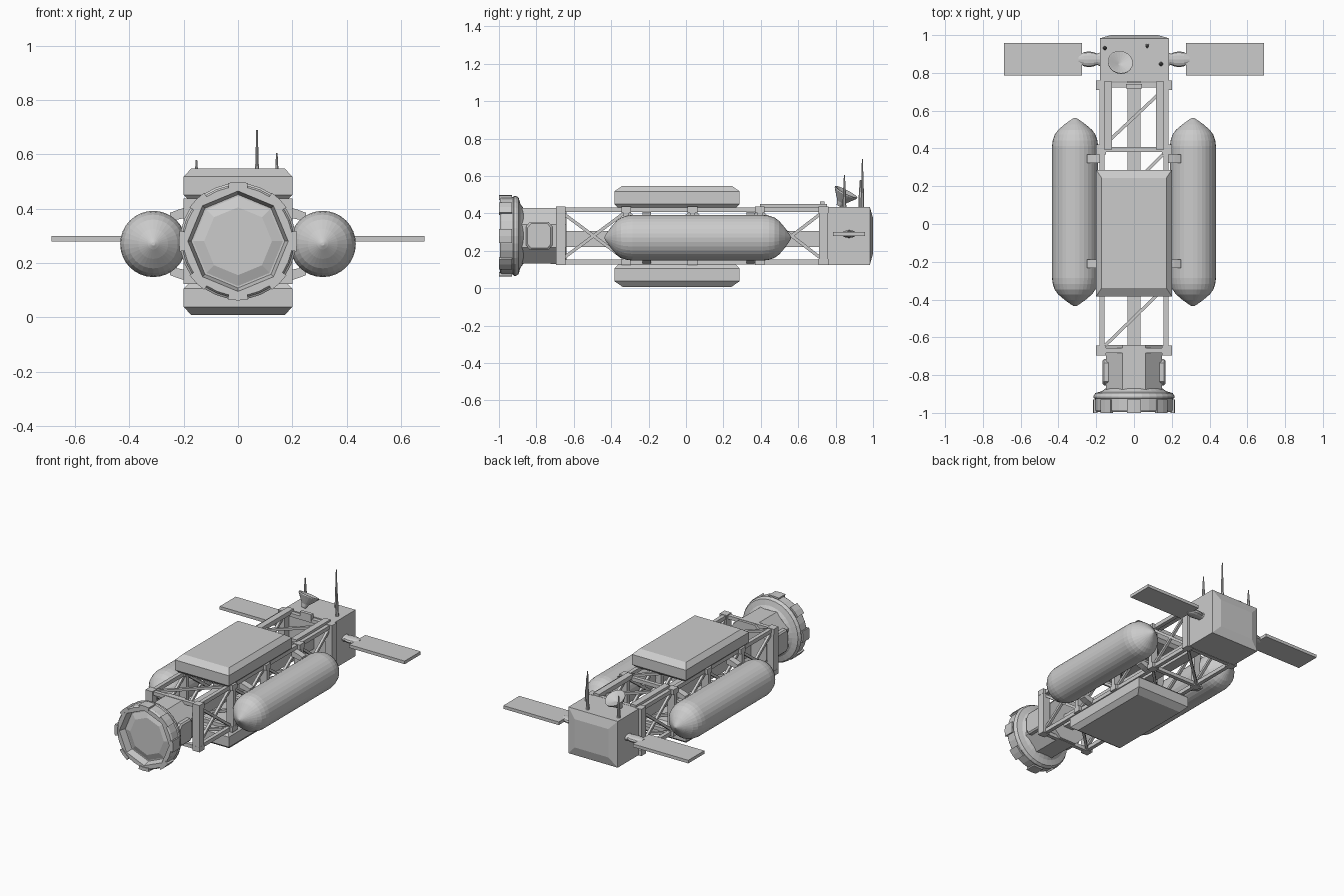
import bpy, bmesh, math
from mathutils import Vector

cube = bpy.data.objects.get("Cube")
if cube:
    bpy.data.objects.remove(cube)

GREY = (0.6, 0.6, 0.6, 1)
mat = bpy.data.materials.new("hull grey")
mat.use_nodes = True
mat.diffuse_color = GREY
mat.node_tree.nodes["Principled BSDF"].inputs["Base Color"].default_value = GREY
MID = 0.28          # height of the main axis
TAU = math.tau


def finish(bm, name):
    bmesh.ops.recalc_face_normals(bm, faces=bm.faces)
    mesh = bpy.data.meshes.new(name)
    bm.to_mesh(mesh)
    bm.free()
    mesh.materials.append(mat)
    obj = bpy.data.objects.new(name, mesh)
    bpy.context.collection.objects.link(obj)
    return obj


def loft(bm, rings):
    """Skin a stack of equal-length rings and cap both ends."""
    vs = [[bm.verts.new(p) for p in ring] for ring in rings]
    n = len(vs[0])
    for a, b in zip(vs, vs[1:]):
        for i in range(n):
            j = (i + 1) % n
            bm.faces.new((a[i], a[j], b[j], b[i]))
    bm.faces.new(vs[0])
    bm.faces.new(vs[-1])


def rect(axis, level, u, v, cu=0, cv=0):
    """Rectangle across an axis, with half sizes u and v."""
    pts = [(cu - u, cv - v), (cu + u, cv - v), (cu + u, cv + v), (cu - u, cv + v)]
    return [{"x": (level, a, b), "y": (a, level, b), "z": (a, b, level)}[axis] for a, b in pts]


def box(bm, x0, x1, y0, y1, z0, z1):
    u, v, cu, cv = (x1 - x0) / 2, (y1 - y0) / 2, (x0 + x1) / 2, (y0 + y1) / 2
    loft(bm, [rect("z", z0, u, v, cu, cv), rect("z", z1, u, v, cu, cv)])


def tube(bm, p, q, r0, r1, n=4):
    """Straight bar or cone from p to q."""
    p, q = Vector(p), Vector(q)
    d = (q - p).normalized()
    side = d.cross(Vector((0, 0, 1)) if abs(d.z) < 0.9 else Vector((1, 0, 0))).normalized()
    up = side.cross(d)
    loft(bm, [[c + r * (math.cos(a) * side + math.sin(a) * up)
               for a in (TAU * (i + 0.5) / n for i in range(n))] for c, r in ((p, r0), (q, r1))])


def ring(r, y, n, cx=0, cz=MID, phase=0.0, octagon=False):
    pts = []
    for i in range(n):
        a = TAU * (i + phase) / n
        k = math.cos(TAU / 16) / math.cos(a % (TAU / 8) - TAU / 16) if octagon else 1
        pts.append((cx + r * k * math.cos(a), y, cz + r * k * math.sin(a)))
    return pts


# Docking collar: round outside, octagonal recess with a domed panel
bm = bmesh.new()
outer = [(0.15, -0.87), (0.17, -0.885), (0.205, -0.895), (0.214, -0.91), (0.214, -0.92),
         (0.207, -0.925), (0.207, -0.985), (0.2, -0.995)]
inner = [(0.185, -0.995), (0.172, -0.95), (0.165, -0.95), (0.125, -0.965)]
loft(bm, [ring(r, y, 32) for r, y in outer] + [ring(r, y, 32, octagon=True) for r, y in inner])
finish(bm, "docking_collar")

# Clamp blocks around the collar
bm = bmesh.new()
for k in range(8):
    arc = [TAU * (k / 8 + t / 36) for t in (-1, 0, 1)]
    prof = [(r, a) for r, s in ((0.195, arc), (0.218, arc[::-1])) for a in s]
    loft(bm, [[(r * math.cos(a), y, MID + r * math.sin(a)) for r, a in prof] for y in (-1, -0.93)])
finish(bm, "collar_clamps")

# Octagonal neck
bm = bmesh.new()
loft(bm, [ring(r, y, 8, phase=0.5) for r, y in ((0.16, -0.88), (0.162, -0.64))])
finish(bm, "neck")

# Side pods on the neck
bm = bmesh.new()
for s in (-1, 1):
    prof = [(-0.07, -0.05), (-0.05, -0.075), (0.05, -0.075), (0.07, -0.05),
            (0.07, 0.05), (0.05, 0.075), (-0.05, 0.075), (-0.07, 0.05)]
    loft(bm, [[(s * x, -0.785 + k * a, MID + k * b) for a, b in prof]
              for x, k in ((0.13, 1), (0.158, 1), (0.166, 0.88))])
finish(bm, "neck_pods")

# Truss: longerons, frames and corner joints
BAYS = (-0.67, -0.32, 0.035, 0.395, 0.735)
bm = bmesh.new()
for s in (-1, 1):
    for z in (0.14, 0.42):
        box(bm, s * 0.17 - 0.013, s * 0.17 + 0.013, -0.67, 0.74, z - 0.013, z + 0.013)
    for y in BAYS:
        end = y in (BAYS[0], BAYS[-1])
        w = 0.025 if end else 0.014
        box(bm, s * 0.175 - 0.025, s * 0.175 + 0.025, y - w, y + w, 0.125, 0.435)
        for z in (0.14, 0.42):
            box(bm, s * 0.175 - 0.026, s * 0.175 + 0.026, y - 0.026, y + 0.026, z - 0.017, z + 0.017)
for y in BAYS:
    for z in (0.14, 0.42):
        box(bm, -0.17, 0.17, y - 0.013, y + 0.013, z - 0.012, z + 0.012)
finish(bm, "truss_frame")

# Crossed side braces and single braces above and below
bm = bmesh.new()
for a, b in zip(BAYS, BAYS[1:]):
    for x in (-0.17, 0.17):
        tube(bm, (x, a, 0.15), (x, b, 0.41), 0.012, 0.012)
        tube(bm, (x, a, 0.41), (x, b, 0.15), 0.012, 0.012)
    for z in (0.14, 0.42):
        tube(bm, (-0.16, a + 0.02, z), (0.16, b - 0.02, z), 0.012, 0.012)
finish(bm, "truss_braces")

# Central spine
bm = bmesh.new()
box(bm, -0.035, 0.035, -0.66, 0.76, 0.22, 0.305)
finish(bm, "spine")

# Raised rails and small housing ahead of the rear module
bm = bmesh.new()
for s in (-1, 1):
    box(bm, s * 0.137 - 0.021, s * 0.137 + 0.021, 0.395, 0.755, 0.42, 0.45)
box(bm, -0.042, 0.042, 0.717, 0.74, 0.42, 0.465)
finish(bm, "top_rails")

# Chamfered cargo modules above and below
for name, s in (("upper_module", 1), ("lower_module", -1)):
    bm = bmesh.new()
    stack = ((0.152, 0.18, 0.315), (0.172, 0.2, 0.335), (0.24, 0.2, 0.335), (0.27, 0.172, 0.292))
    loft(bm, [rect("z", MID - 0.002 + s * h, u, v, 0, -0.048) for h, u, v in stack])
    finish(bm, name)

# Fuel tanks with pointed domes, and their brackets
for name, s in (("left_tank", 1), ("right_tank", -1)):
    bm = bmesh.new()
    nose = [(0.006, 0.498), (0.02, 0.49), (0.055, 0.465), (0.09, 0.435),
            (0.108, 0.41), (0.118, 0.38), (0.122, 0.35)]
    prof = [(r, -y) for r, y in nose] + nose[::-1]
    loft(bm, [ring(r, 0.063 + y, 32, s * 0.312, 0.27) for r, y in prof])
    finish(bm, name)
bm = bmesh.new()
for s in (-1, 1):
    for y in (-0.21, 0.345):
        for t in (-1, 1):
            prof = [(0.17, 0.1), (0.17, 0.14), (0.215, 0.128), (0.25, 0.115), (0.25, 0.085)]
            loft(bm, [[(s * x, y + d, 0.27 + t * h) for x, h in prof] for d in (-0.022, 0.022)])
finish(bm, "tank_brackets")

# Rear control module with a bevelled end
bm = bmesh.new()
loft(bm, [rect("y", y, u, v, 0.002, MID) for y, u, v in
          ((0.755, 0.183, 0.155), (0.983, 0.183, 0.155), (1.0, 0.125, 0.095))])
finish(bm, "rear_module")

# Wing panels and their shaped mounts
for name, s in (("left_wing", 1), ("right_wing", -1)):
    bm = bmesh.new()
    box(bm, min(s * 0.275, s * 0.687), max(s * 0.275, s * 0.687), 0.787, 0.957, 0.279, 0.3)
    finish(bm, name + "_panel")
    bm = bmesh.new()
    stack = ((0.17, 0.04, 0.022), (0.195, 0.03, 0.02), (0.215, 0.038, 0.02), (0.24, 0.042, 0.02),
             (0.265, 0.037, 0.018), (0.295, 0.018, 0.014))
    loft(bm, [[(s * x, 0.872 + a * math.cos(TAU * i / 12), 0.29 + b * math.sin(TAU * i / 12))
               for i in range(12)] for x, a, b in stack])
    finish(bm, name + "_mount")

# Antenna masts with thicker bases
bm = bmesh.new()
for x, y, z in ((-0.153, 0.932, 0.58), (0.07, 0.943, 0.69), (0.143, 0.847, 0.605)):
    tube(bm, (x, y, 0.43), (x, y, 0.5), 0.011, 0.009, 8)
    tube(bm, (x, y, 0.5), (x, y, z), 0.009, 0.003, 8)
finish(bm, "antennas")

# Tilted dish with a shallow hollow
bm = bmesh.new()
rim = Vector((-0.072, 0.857, 0.515))
d = Vector((0.15, 0.45, 0.86)).normalized()
side = d.cross(Vector((0, 0, 1))).normalized()
up = side.cross(d)
loft(bm, [[rim + h * d + r * (math.cos(TAU * i / 20) * side + math.sin(TAU * i / 20) * up)
           for i in range(20)]
          for h, r in ((-0.085, 0.014), (-0.06, 0.024), (-0.008, 0.066), (0, 0.067), (0, 0.062), (-0.025, 0.006))])
finish(bm, "dish")
